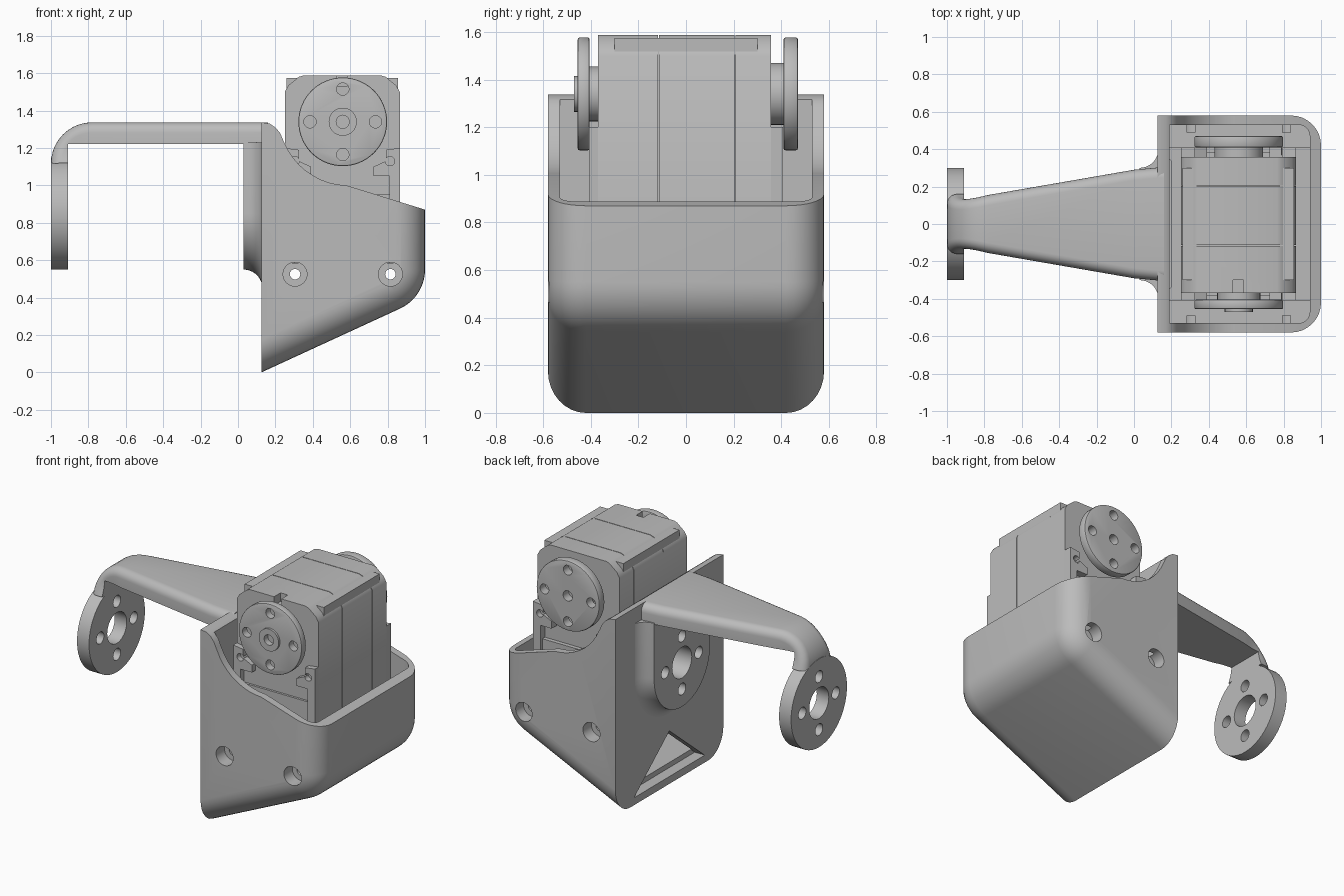
import bpy, bmesh, math
from mathutils import Vector

if "Cube" in bpy.data.objects:
    bpy.data.objects.remove(bpy.data.objects["Cube"])

grey = bpy.data.materials.new("mid_grey")
grey.use_nodes = True
grey.diffuse_color = (0.5, 0.5, 0.5, 1)
grey.node_tree.nodes["Principled BSDF"].inputs["Base Color"].default_value = (0.5, 0.5, 0.5, 1)


def finish(name, bm):
    bmesh.ops.recalc_face_normals(bm, faces=bm.faces[:])
    mesh = bpy.data.meshes.new(name)
    bm.to_mesh(mesh)
    bm.free()
    mesh.materials.append(grey)
    obj = bpy.data.objects.new(name, mesh)
    bpy.context.collection.objects.link(obj)
    return obj


def place(axis, u, v, w):
    # u, v lie in the section plane, w runs along the axis
    return Vector((w, u, v) if axis == "x" else (u, w, v))


def loft(name, rings):
    bm = bmesh.new()
    rows = [[bm.verts.new(p) for p in ring] for ring in rings]
    n = len(rows[0])
    for a, b in zip(rows, rows[1:]):
        for i in range(n):
            j = (i + 1) % n
            bm.faces.new((a[i], a[j], b[j], b[i]))
    bm.faces.new(rows[0])
    bm.faces.new(rows[-1])
    return finish(name, bm)


def prism(name, pts, axis, start, end):
    return loft(name, [[place(axis, u, v, w) for u, v in pts] for w in (start, end)])


def rect(u0, u1, v0, v1):
    return [(u0, v0), (u1, v0), (u1, v1), (u0, v1)]


def circle(u, v, r, n=48):
    return [(u + r * math.cos(math.tau * i / n), v + r * math.sin(math.tau * i / n)) for i in range(n)]


def bevel(obj, width, rule, segments=8):
    bm = bmesh.new()
    bm.from_mesh(obj.data)
    edges = [e for e in bm.edges if rule(e.verts[0].co, e.verts[1].co)]
    bmesh.ops.bevel(bm, geom=edges, offset=width, segments=segments, profile=0.5, affect="EDGES")
    bm.to_mesh(obj.data)
    bm.free()


def cut(obj, *cutters):
    for cutter in cutters:
        mod = obj.modifiers.new("cut", "BOOLEAN")
        mod.operation, mod.solver, mod.object = "DIFFERENCE", "EXACT", cutter
        cutter.hide_render = True
        graph = bpy.context.evaluated_depsgraph_get()
        mesh = bpy.data.meshes.new_from_object(obj.evaluated_get(graph))
        obj.modifiers.clear()
        obj.data = mesh
        bpy.data.objects.remove(cutter)


def bolt_circle(u, v, spread, big, small, axis, start, end):
    spots = [(u, v, big)] + [(u + spread * a, v + spread * b, small)
                             for a, b in ((1, 0), (-1, 0), (0, 1), (0, -1))]
    return [prism("cutter", circle(a, b, r, 24), axis, start, end) for a, b, r in spots]


# Housing: side profile with a sloping floor and a scooped top edge
slope = math.atan(0.456)
arc_r = 0.23
arc_c = (1 - arc_r, 0.55)
profile = [(0.125, 0.0)]
for i in range(11):
    a = -math.pi / 2 + slope + (math.pi / 2 - slope) * i / 10
    profile.append((arc_c[0] + arc_r * math.cos(a), arc_c[1] + arc_r * math.sin(a)))
profile += [(1, 0.87), (0.58, 1.0), (0.53, 1.005), (0.485, 1.015), (0.44, 1.032), (0.4, 1.053),
            (0.36, 1.08), (0.325, 1.112), (0.295, 1.147), (0.27, 1.185), (0.24, 1.245),
            (0.225, 1.28), (0.2, 1.31), (0.17, 1.33), (0.125, 1.337)]
housing = prism("housing", profile, "y", -0.58, 0.58)


def outer_corner(a, b):
    lower = max(a.z, b.z) < 0.88 and abs(a.y - b.y) < 1e-4
    on_back = a.x < 0.13 and b.x < 0.13
    return lower and not on_back


bevel(housing, 0.16, outer_corner)

upper_room = prism("cutter", rect(0.19, 0.94, 0.585, 2), "y", -0.53, 0.53)
bevel(upper_room, 0.06, lambda a, b: min(a.x, b.x) > 0.9 and abs(a.z - b.z) > 0.5)
lower_room = prism("cutter", [(0.19, 0.08), (0.94, 0.43), (0.94, 0.6), (0.19, 0.6)], "y", -0.41, 0.41)
vent = prism("cutter", [(0.38, 0.05), (-0.38, 0.05), (0, 0.36)], "x", 0, 0.2)
cut(housing, upper_room, lower_room, vent)
for x in (0.305, 0.815):
    cut(housing, prism("cutter", circle(x, 0.525, 0.028, 20), "y", -1, 1))
    for s in (-1, 1):
        cut(housing, prism("cutter", circle(x, 0.525, 0.064, 32), "y", s * 0.49, s * 0.7))
cut(housing, *bolt_circle(0, 0.85, 0.18, 0.105, 0.04, "x", 0.0, 0.25))


# Flared mounting boss on the housing's flat wall
def u_ring(x, r):
    arc = [(r * math.cos(math.pi * (1 + i / 32)), 0.85 + r * math.sin(math.pi * (1 + i / 32))) for i in range(33)]
    return [Vector((x, y, z)) for y, z in arc + [(r, 1.23), (-r, 1.23)]]


flare = [math.radians(10 * i) for i in range(10)]
boss = loft("mounting_boss", [u_ring(0.03 + 0.1 * math.sin(a), 0.4 - 0.1 * math.cos(a)) for a in flare])
cut(boss, *bolt_circle(0, 0.85, 0.18, 0.105, 0.04, "x", -0.1, 0.25))


# Tapered arm with rounded upper edges, bending down at its tip
def arm_ring(outer, inner, half):
    outer, inner = Vector(outer), Vector(inner)
    r = 0.055
    thick = (outer - inner).length
    side = [(half, 0.0)]
    for i in range(7):
        a = math.pi / 2 * i / 6
        side.append((half - r + r * math.cos(a), 1 - (r - r * math.sin(a)) / thick))
    ring = side + [(-y, t) for y, t in reversed(side)]
    return [Vector((p.x, y, p.y)) for y, p in ((y, inner.lerp(outer, t)) for y, t in ring)]


stations = [((0.16, 1.337), (0.16, 1.22), 0.305), ((0, 1.337), (0, 1.22), 0.29)]
for i in range(11):
    a = math.pi / 2 * i / 10
    stations.append(((-0.78 - 0.22 * math.sin(a), 1.117 + 0.22 * math.cos(a)),
                     (-0.78 - 0.13 * min(1, i / 5), 1.22 - 0.1 * max(0, i / 5 - 1)),
                     0.155 - 0.025 * math.sin(a * 2) + 0.005 * i / 10))
arm = loft("arm", [arm_ring(*s) for s in stations])
tip = prism("arm_end_disc", circle(0, 0.85, 0.3, 64), "x", -1, -0.91)
cut(tip, *bolt_circle(0, 0.85, 0.18, 0.105, 0.04, "x", -1.1, -0.8))

# Motor body: three case sections with fine seams between them
MID = 0.5575
case = [(0.25, 0.585), (0.865, 0.585), (0.865, 1.5), (0.845, 1.535), (0.79, 1.58), (0.765, 1.588),
        (0.35, 1.588), (0.325, 1.58), (0.27, 1.535), (0.25, 1.5)]
motor = []
for name, a, b in (("motor_case_front", -0.37, -0.117), ("motor_case_middle", -0.113, 0.203),
                   ("motor_case_back", 0.207, 0.357)):
    motor.append(prism(name, case, "y", a, b))
cut(motor[0], prism("cutter", rect(0.53, 0.585, 1.53, 1.7), "y", -0.5, -0.3))
prism("motor_core", rect(0.26, 0.855, 0.6, 1.575), "y", -0.3, 0.3)

# Screw brackets and recessed panels on both motor faces
bracket = [(0.865, 1.2), (0.79, 1.19), (0.79, 1.13), (0.725, 1.1), (0.725, 1.05), (0.81, 1.05),
           (0.81, 0.585), (0.865, 0.585)]
for label, s in (("front", -1), ("back", 1)):
    for side, flip in (("left", 1), ("right", -1)):
        pts = [(MID + flip * (x - MID), z) for x, z in bracket]
        part = prism(f"{label}_{side}_bracket", pts, "y", s * 0.345, s * 0.408)
        cut(part, prism("cutter", circle(MID + flip * 0.255, 1.13, 0.025, 20), "y", s * 0.37, s * 0.5))
    prism(f"{label}_panel", rect(0.3, 0.815, 0.585, 0.95), "y", s * 0.345, s * 0.385)

# Output discs on the motor shaft
for label, s, near, far, hub in (("front", -1, 0.405, 0.455, 0.115), ("back", 1, 0.41, 0.47, 0.13)):
    disc = prism(f"{label}_output_disc", circle(0.56, 1.34, 0.237, 64), "y", s * near, s * far)
    bevel(disc, 0.008, lambda a, b: abs(a.y - b.y) < 1e-4, 2)
    cut(disc, *bolt_circle(0.56, 1.34, 0.175, 0.035, 0.033, "y", s * (near - 0.02), s * (far + 0.1)))
    prism(f"{label}_shaft_collar", circle(0.56, 1.34, hub), "y", s * 0.34, s * near)
cap = prism("front_hub_cap", circle(0.56, 1.34, 0.075, 32), "y", -0.41, -0.47)
cut(cap, prism("cutter", circle(0.56, 1.34, 0.035, 24), "y", -0.43, -0.6))

# Smooth the curves, keep the crisp edges
bpy.ops.object.select_all(action="DESELECT")
for obj in bpy.context.scene.objects:
    if obj.type == "MESH" and grey.name in obj.data.materials:
        obj.select_set(True)
        bpy.context.view_layer.objects.active = obj
bpy.ops.object.shade_smooth_by_angle(angle=math.radians(30))
